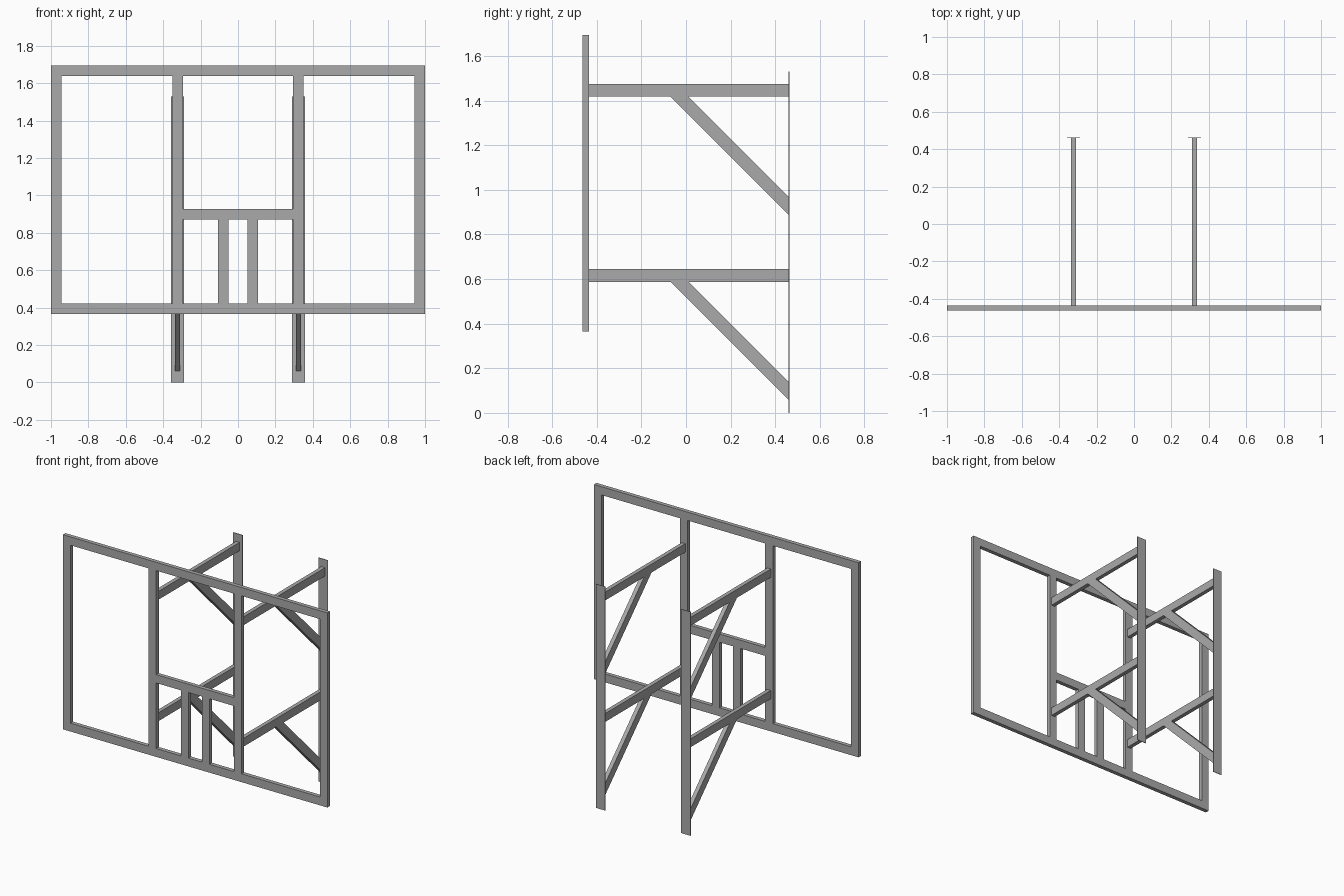
import bpy
import bmesh

cube = bpy.data.objects.get("Cube")
if cube:
    bpy.data.objects.remove(cube, do_unlink=True)

steel = bpy.data.materials.new("grey steel")
steel.use_nodes = True
steel.diffuse_color = (0.4, 0.4, 0.4, 1)
steel.node_tree.nodes["Principled BSDF"].inputs["Base Color"].default_value = (0.4, 0.4, 0.4, 1)


def prism(name, outline, axis, lo, hi):
    """Extrude a 2D outline along x (outline is y, z) or along y (outline is x, z)."""
    bm = bmesh.new()
    place = (lambda a, b: (lo, a, b)) if axis == "x" else (lambda a, b: (a, lo, b))
    face = bm.faces.new([bm.verts.new(place(a, b)) for a, b in outline])
    moved = bmesh.ops.extrude_face_region(bm, geom=[face])["geom"]
    step = (hi - lo, 0, 0) if axis == "x" else (0, hi - lo, 0)
    bmesh.ops.translate(bm, vec=step, verts=[v for v in moved if isinstance(v, bmesh.types.BMVert)])
    bmesh.ops.recalc_face_normals(bm, faces=bm.faces)
    mesh = bpy.data.meshes.new(name)
    bm.to_mesh(mesh)
    bm.free()
    mesh.materials.append(steel)
    bpy.context.collection.objects.link(bpy.data.objects.new(name, mesh))


def box(name, x0, x1, y0, y1, z0, z1):
    prism(name, [(x0, z0), (x1, z0), (x1, z1), (x0, z1)], "y", y0, y1)


BAR = 0.057                      # face width of every tube
FRONT, BACK = -0.463, -0.435     # depth of the front frame
WALL, END = 0.459, 0.463         # depth of the wall plates
BOTTOM, TOP = 0.365, 1.695
POST, THIN = 0.323, 0.014        # post centre, half thickness of the arms

# Front frame rails
box("bottom_rail", -1, 1, FRONT, BACK, BOTTOM, BOTTOM + BAR)
box("top_rail", -1, 1, FRONT, BACK, TOP - BAR, TOP)
box("middle_rail", -POST + BAR / 2, POST - BAR / 2, FRONT, BACK, 0.87, 0.87 + BAR)

for side, s in (("left", 1), ("right", -1)):
    # Uprights of the front frame
    for part, x, z1 in (("side_post", 1 - BAR / 2, TOP - BAR),
                        ("inner_post", POST, TOP - BAR),
                        ("short_post", 0.079, 0.87)):
        box(f"{side}_{part}", s * x - BAR / 2, s * x + BAR / 2, FRONT, BACK, BOTTOM + BAR, z1)

    # Flat plate against the wall
    x = s * POST
    box(f"{side}_wall_plate", x - 0.035, x + 0.035, WALL, END, 0, 1.53)

    # Arms with diagonal braces
    for level, z in (("lower", 0.588), ("upper", 1.418)):
        box(f"{side}_{level}_arm", x - THIN, x + THIN, BACK, WALL, z, z + BAR)
        drop = z - 0.528
        prism(f"{side}_{level}_brace",
              [(-0.069, z), (0.011, z), (WALL, drop + 0.08), (WALL, drop)],
              "x", x - THIN, x + THIN)
